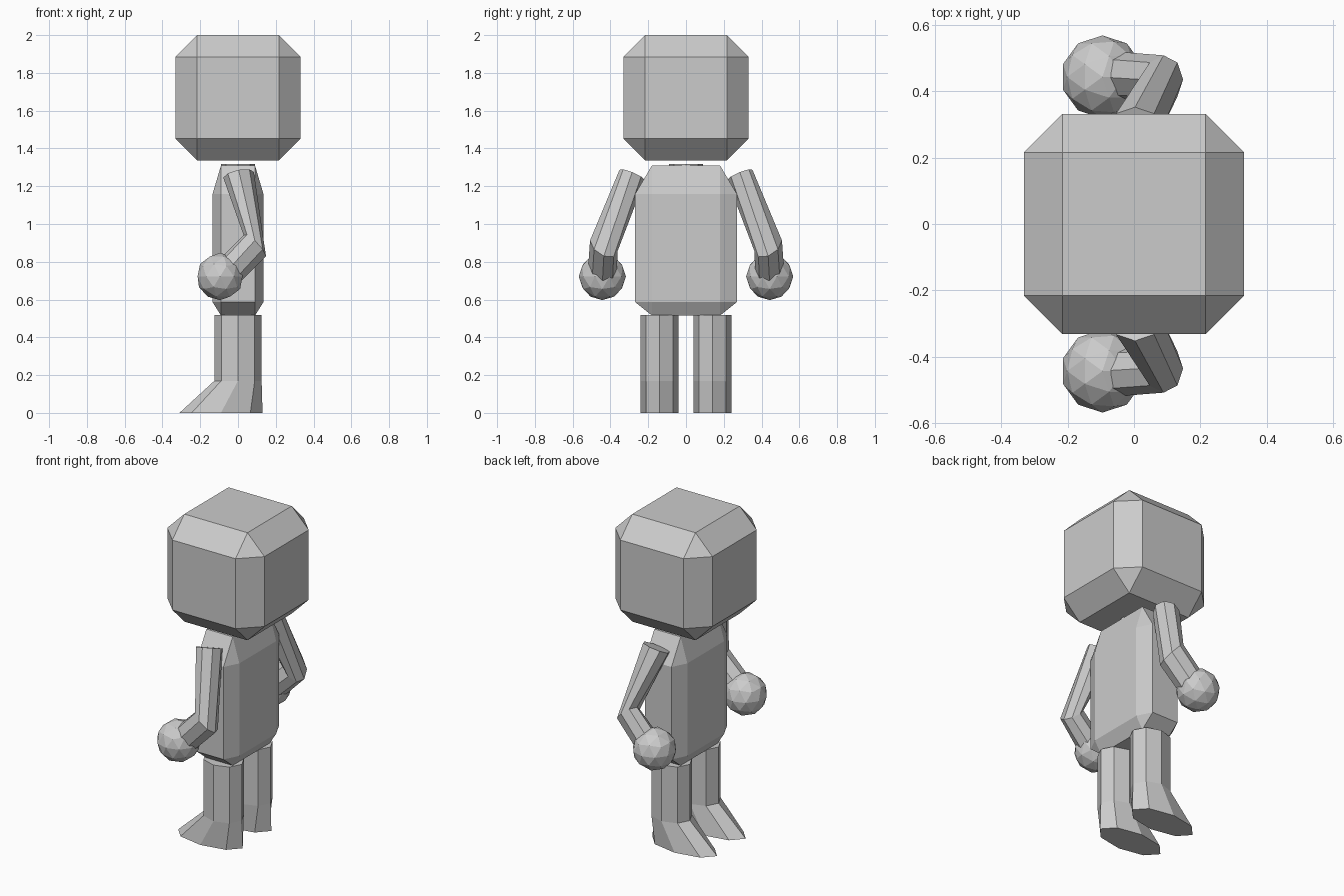
import bpy, bmesh, math
from mathutils import Vector

if "Cube" in bpy.data.objects:
    bpy.data.objects.remove(bpy.data.objects["Cube"])


def finish(name, bm, mirror=False):
    bmesh.ops.recalc_face_normals(bm, faces=bm.faces)
    mesh = bpy.data.meshes.new(name)
    bm.to_mesh(mesh)
    bm.free()
    ob = bpy.data.objects.new(name, mesh)
    bpy.context.collection.objects.link(ob)
    if mirror:
        mod = ob.modifiers.new("Mirror", 'MIRROR')
        mod.use_axis = (False, True, False)
    return ob


def chamfered_cube(offset):
    """Cube of half size 1 with single-segment chamfers."""
    bm = bmesh.new()
    bmesh.ops.create_cube(bm, size=2)
    bmesh.ops.bevel(bm, geom=bm.edges[:], offset=offset, segments=1,
                    affect='EDGES', profile=0.5)
    return bm


def octagon_tube(name, rings, mirror=False):
    """Loft octagons given as (centre, half axis a, half axis b)."""
    bm = bmesh.new()
    loops = []
    for c, a, b in rings:
        c, a, b = Vector(c), Vector(a), Vector(b)
        angles = [i * math.pi / 4 for i in range(8)]
        loops.append([bm.verts.new(c + a * math.cos(t) + b * math.sin(t)) for t in angles])
    for lo, hi in zip(loops, loops[1:]):
        for i in range(8):
            j = (i + 1) % 8
            bm.faces.new((lo[i], lo[j], hi[j], hi[i]))
    bm.faces.new(loops[0][::-1])
    bm.faces.new(loops[-1])
    return finish(name, bm, mirror)


# Head
bm = chamfered_cube(0.35)
for v in bm.verts:
    v.co = v.co * 0.332
    v.co.z += 1.668
finish("head", bm)

# Torso: chamfered block with long shoulder slopes and a short hip chamfer
bm = chamfered_cube(1 / 3)
for v in bm.verts:
    z = v.co.z
    if z > 0:
        height = 1.31 if z > 0.9 else 1.158
    else:
        height = 0.515 if z < -0.9 else 0.587
    v.co = (v.co.x * 0.135, v.co.y * 0.27, height)
finish("torso", bm)

# Neck stub
octagon_tube("neck", [((0, 0, z), (0.09, 0, 0), (0, 0.09, 0)) for z in (1.2, 1.318)])

# Legs flaring into feet that point to -x
octagon_tube("leg", [
    ((0, 0.14, 0.517), (0.125, 0, 0), (0, 0.1, 0)),
    ((0, 0.14, 0.17), (0.125, 0, 0), (0, 0.1, 0)),
    ((-0.09, 0.14, 0), (0.22, 0, 0), (0, 0.1, 0)),
], mirror=True)

# Bent arms
octagon_tube("arm", [
    ((0.003, 0.285, 1.26), (0.081, 0, 0.015), (0, 0.067, 0.027)),
    ((0.089, 0.435, 0.885), (0.059, 0, -0.055), (0, 0.073, 0.028)),
    ((-0.05, 0.443, 0.745), (0.055, 0, -0.06), (0, 0.076, 0.015)),
], mirror=True)

# Hands
bm = bmesh.new()
bmesh.ops.create_icosphere(bm, subdivisions=2, radius=0.125)
bmesh.ops.translate(bm, verts=bm.verts, vec=(-0.095, 0.443, 0.722))
finish("hand", bm, mirror=True)
